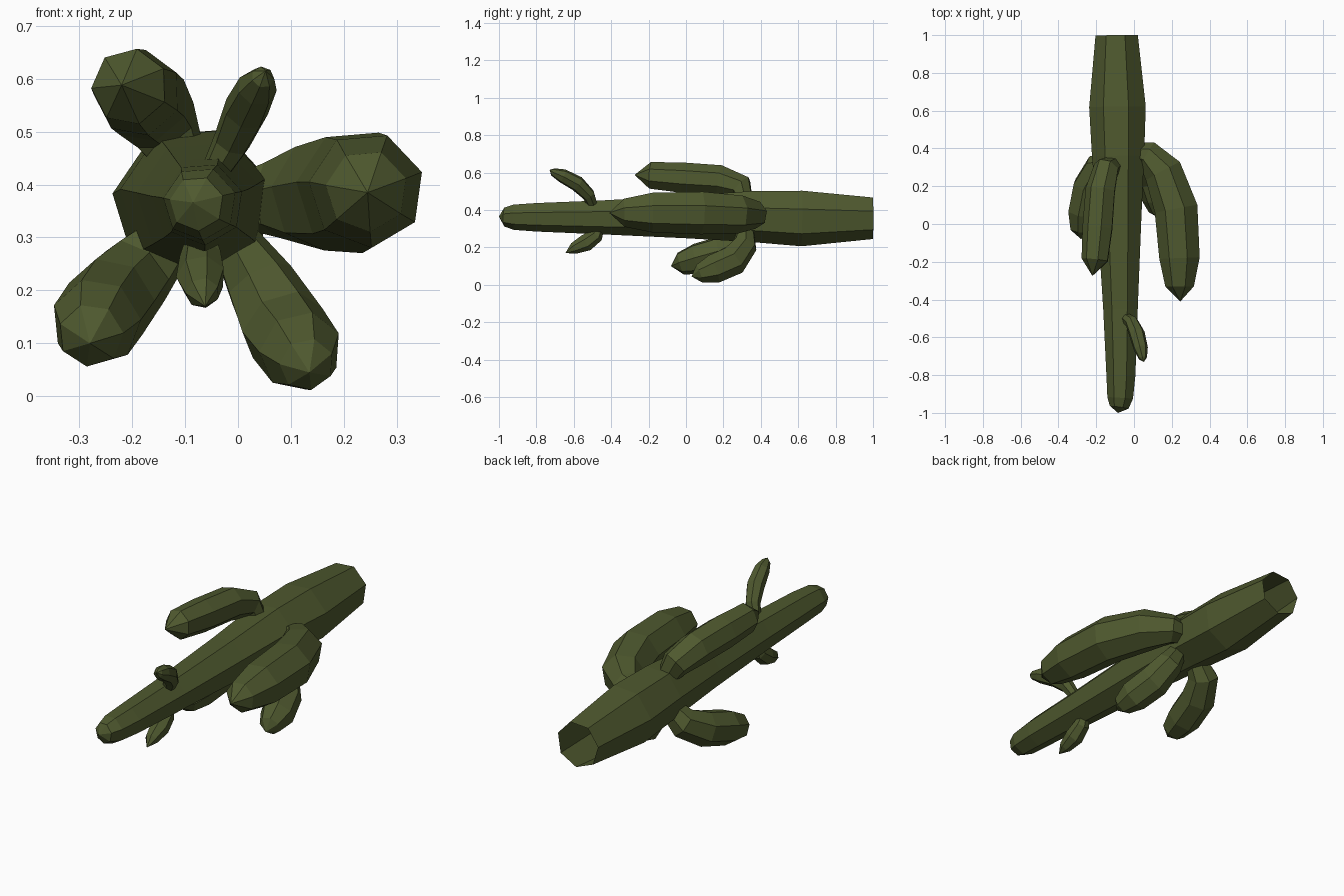
import bpy, bmesh, math
from mathutils import Vector

green = bpy.data.materials.new("cactus green")
green.diffuse_color = (0.078, 0.1, 0.028, 1)


def tube(name, path, sides=7, phase=0.0, tip=True):
    """Faceted tube through (x, y, z, radius) rings; the last point is a pointed tip.
    The root end stays open."""
    pts = [Vector(p[:3]) for p in path]
    bm = bmesh.new()
    rings = []
    up = None
    last = len(path) - 1
    for i, p in enumerate(path):
        if i == last and tip:
            break
        t = (pts[min(i + 1, last)] - pts[max(i - 1, 0)]).normalized()
        if up is None:
            up = Vector((0, 0, 1)) if abs(t.z) < 0.9 else Vector((1, 0, 0))
        up = (up - t * up.dot(t)).normalized()      # carry the frame along without twist
        side = up.cross(t)
        rings.append([bm.verts.new(pts[i] + p[3] * (
            math.cos(a) * side + math.sin(a) * up))
            for a in (phase + 2 * math.pi * k / sides for k in range(sides))])
    for a, b in zip(rings, rings[1:]):
        for k in range(sides):
            n = (k + 1) % sides
            bm.faces.new((a[k], a[n], b[n], b[k]))
    if tip:
        v = bm.verts.new(pts[last])
        for k in range(sides):
            bm.faces.new((rings[-1][k], rings[-1][(k + 1) % sides], v))
    bmesh.ops.recalc_face_normals(bm, faces=bm.faces)
    me = bpy.data.meshes.new(name)
    bm.to_mesh(me)
    bm.free()
    me.materials.append(green)
    ob = bpy.data.objects.new(name, me)
    bpy.context.collection.objects.link(ob)
    return ob


# Trunk lying along y, open at the cut base
tube("trunk", [
    (-0.09, 1.00, 0.36, 0.115), (-0.085, 0.62, 0.36, 0.154),
    (-0.082, 0.36, 0.37, 0.142), (-0.075, 0.0, 0.367, 0.118),
    (-0.07, -0.45, 0.364, 0.094), (-0.068, -0.80, 0.364, 0.079),
    (-0.072, -0.92, 0.364, 0.070), (-0.078, -0.97, 0.364, 0.052),
    (-0.085, -1.00, 0.366, 0)], phase=math.pi - 0.15)

# Large arms
tube("right_arm", [
    (-0.01, 0.38, 0.37, 0.05), (0.07, 0.37, 0.375, 0.075),
    (0.155, 0.28, 0.38, 0.105), (0.225, 0.08, 0.388, 0.118),
    (0.243, -0.18, 0.39, 0.110), (0.243, -0.33, 0.388, 0.078),
    (0.245, -0.41, 0.385, 0)], phase=0.25)
tube("upper_left_arm", [
    (-0.11, 0.31, 0.45, 0.05), (-0.145, 0.295, 0.52, 0.07),
    (-0.175, 0.18, 0.56, 0.082), (-0.19, -0.02, 0.573, 0.083),
    (-0.205, -0.19, 0.585, 0.073), (-0.22, -0.275, 0.588, 0)], phase=0.4)
tube("lower_left_arm", [
    (-0.12, 0.32, 0.31, 0.05), (-0.19, 0.30, 0.235, 0.075),
    (-0.24, 0.20, 0.18, 0.087), (-0.268, 0.06, 0.14, 0.086),
    (-0.278, -0.03, 0.115, 0.062), (-0.28, -0.08, 0.10, 0)], phase=0.3)
tube("lower_right_arm", [
    (-0.01, 0.32, 0.30, 0.045), (0.04, 0.315, 0.215, 0.068),
    (0.085, 0.25, 0.13, 0.083), (0.118, 0.145, 0.085, 0.080),
    (0.13, 0.07, 0.06, 0.052), (0.135, 0.03, 0.045, 0)], phase=0.5)

# Small buds near the tip
tube("upper_bud", [
    (-0.04, -0.50, 0.43, 0.028), (-0.012, -0.52, 0.48, 0.036),
    (0.015, -0.58, 0.54, 0.043), (0.036, -0.66, 0.583, 0.038),
    (0.047, -0.71, 0.603, 0.022), (0.052, -0.73, 0.615, 0)], phase=0.2)
tube("lower_bud", [
    (-0.07, -0.465, 0.30, 0.028), (-0.07, -0.48, 0.265, 0.040),
    (-0.07, -0.535, 0.225, 0.047), (-0.067, -0.60, 0.195, 0.032),
    (-0.062, -0.645, 0.17, 0)], phase=0.2)
